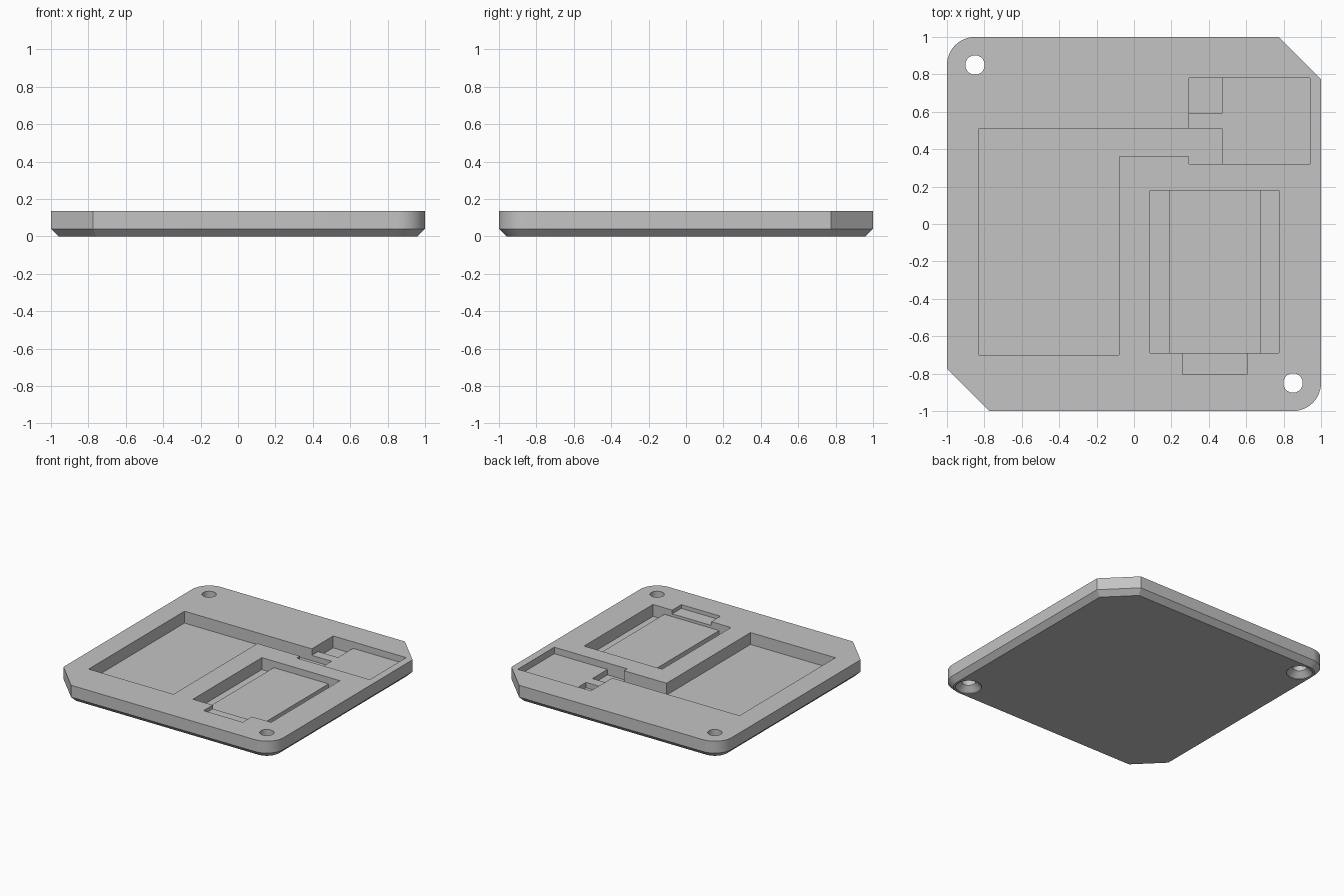
import bpy, bmesh
from math import pi, cos, sin, tan

cube = bpy.data.objects.get("Cube")
if cube:
    bpy.data.objects.remove(cube, do_unlink=True)

TOP = 0.135        # plate thickness
BEVEL = 0.04       # lower edge bevel
DEEP = 0.04        # floor height of the deep pockets
SHELF = 0.083      # floor height of the shallow pockets
HOLE = 0.85        # screw hole offset, also centre of the rounded corners
CLIP = 0.775       # where the clipped corners start

grey = bpy.data.materials.new("plain grey")
grey.use_nodes = True
colour = (0.55, 0.55, 0.55, 1)
grey.diffuse_color = colour
grey.node_tree.nodes["Principled BSDF"].inputs["Base Color"].default_value = colour


def loft(name, layers):
    """Solid made of matching outlines, each given as (points, z)."""
    bm = bmesh.new()
    rings = [[bm.verts.new((x, y, z)) for x, y in pts] for pts, z in layers]
    n = len(rings[0])
    for low, high in zip(rings, rings[1:]):
        for i in range(n):
            j = (i + 1) % n
            bm.faces.new((low[i], low[j], high[j], high[i]))
    bm.faces.new(rings[0][::-1])
    bm.faces.new(rings[-1])
    bmesh.ops.recalc_face_normals(bm, faces=bm.faces)
    mesh = bpy.data.meshes.new(name)
    bm.to_mesh(mesh)
    bm.free()
    mesh.materials.append(grey)
    obj = bpy.data.objects.new(name, mesh)
    bpy.context.collection.objects.link(obj)
    return obj


def plate_outline(inset):
    """Half of the outline, then the same half turned by 180 degrees."""
    edge = 1 - inset
    clip = CLIP - inset * tan(pi / 8)
    radius = 1 - HOLE - inset
    steps = 12
    half = [(HOLE + radius * cos(a), -HOLE + radius * sin(a))
            for a in (-pi / 2 + pi / 2 * i / steps for i in range(steps + 1))]
    half += [(edge, clip), (clip, edge)]
    return half + [(-x, -y) for x, y in half]


def circle(cx, cy, radius, n=32):
    return [(cx + radius * cos(2 * pi * i / n), cy + radius * sin(2 * pi * i / n))
            for i in range(n)]


def rect(x0, x1, y0, y1):
    return [(x0, y0), (x1, y0), (x1, y1), (x0, y1)]


def pocket(name, pts, floor):
    return loft(name, [(pts, floor), (pts, TOP + 0.1)])


# Plate with bevelled lower edge
plate = loft("base_plate", [(plate_outline(BEVEL), 0),
                            (plate_outline(0), BEVEL),
                            (plate_outline(0), TOP)])

# Recesses: shallow ones first, then the deep ones
main_pocket = [(-0.83, -0.7), (-0.08, -0.7), (-0.08, 0.36), (0.295, 0.36),
               (0.295, 0.32), (0.47, 0.32), (0.47, 0.51), (-0.83, 0.51)]
cutters = [
    pocket("side_shelf_cutter", rect(0.295, 0.94, 0.32, 0.78), SHELF),
    pocket("platform_cutter", rect(0.085, 0.775, -0.69, 0.18), SHELF),
    pocket("finger_notch_cutter", rect(0.26, 0.605, -0.805, -0.6), 0.105),
    pocket("main_pocket_cutter", main_pocket, DEEP),
    pocket("square_well_cutter", rect(0.295, 0.47, 0.59, 0.78), DEEP),
    pocket("left_channel_cutter", rect(0.085, 0.19, -0.69, 0.18), DEEP),
    pocket("right_channel_cutter", rect(0.675, 0.775, -0.69, 0.18), DEEP),
]

# Screw holes, countersunk from below
for side in (-1, 1):
    x, y = side * HOLE, -side * HOLE
    cutters.append(loft("screw_hole_cutter", [
        (circle(x, y, 0.095), -0.05), (circle(x, y, 0.095), 0.005),
        (circle(x, y, 0.052), 0.045), (circle(x, y, 0.052), TOP + 0.1)]))

for cutter in cutters:
    cutter.hide_render = True
    mod = plate.modifiers.new(cutter.name, "BOOLEAN")
    mod.operation = "DIFFERENCE"
    mod.solver = "EXACT"
    mod.object = cutter

# Bake the cuts and remove the cutters
bpy.context.view_layer.update()
evaluated = plate.evaluated_get(bpy.context.evaluated_depsgraph_get())
baked = bpy.data.meshes.new_from_object(evaluated)
plate.modifiers.clear()
plate.data = baked
for cutter in cutters:
    bpy.data.objects.remove(cutter, do_unlink=True)

for obj in bpy.context.selected_objects:
    obj.select_set(False)
bpy.context.view_layer.objects.active = plate
plate.select_set(True)
bpy.ops.object.shade_smooth_by_angle()
